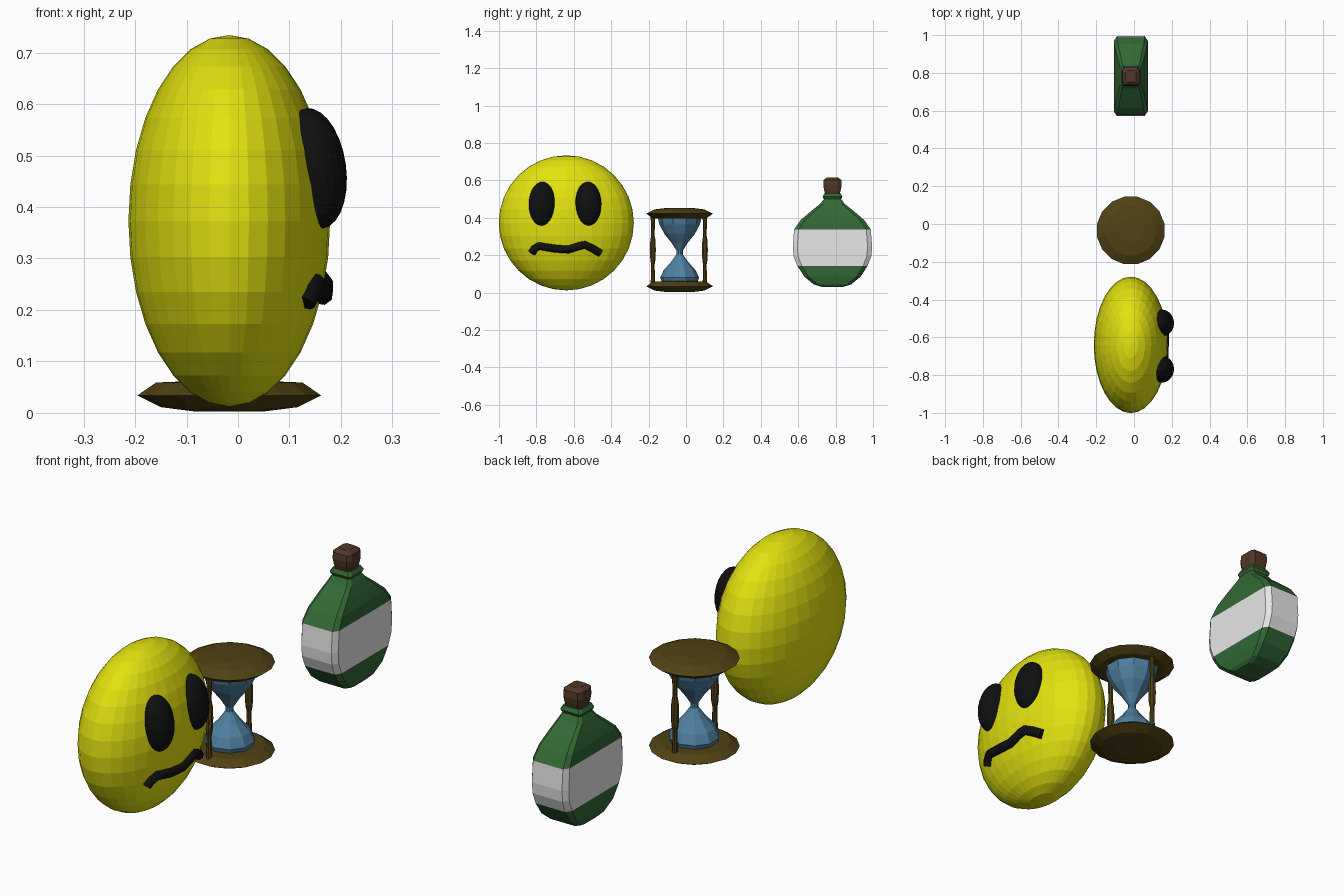
import bpy, bmesh, math
from mathutils import Vector, Matrix

if "Cube" in bpy.data.objects:
    bpy.data.objects.remove(bpy.data.objects["Cube"])

CX = -0.017                                   # shared x axis of the three items


def mat(name, rgb):
    m = bpy.data.materials.new(name)
    m.diffuse_color = (*rgb, 1)
    m.use_nodes = True
    m.node_tree.nodes["Principled BSDF"].inputs["Base Color"].default_value = m.diffuse_color
    return m


YELLOW = mat("yellow", (0.76, 0.76, 0.005))
BLACK = mat("black", (0.005, 0.005, 0.005))
WOOD = mat("dark_wood", (0.08, 0.054, 0.007))
GLASS = mat("blue_glass", (0.08, 0.22, 0.36))
GREEN = mat("bottle_green", (0.033, 0.14, 0.036))
LABEL = mat("label_white", (0.8, 0.8, 0.8))
CORK = mat("cork_brown", (0.085, 0.04, 0.021))


def finish(name, bm, *mats):
    bmesh.ops.recalc_face_normals(bm, faces=bm.faces)
    me = bpy.data.meshes.new(name)
    bm.to_mesh(me)
    bm.free()
    for m in mats:
        me.materials.append(m)
    ob = bpy.data.objects.new(name, me)
    bpy.context.collection.objects.link(ob)
    return ob


def ellipsoid(name, center, radii, seg, rings, material, rot=Matrix()):
    bm = bmesh.new()
    bmesh.ops.create_uvsphere(bm, u_segments=seg, v_segments=rings, radius=1)
    bm.transform(Matrix.Translation(center) @ rot @ Matrix.Diagonal((*radii, 1)))
    return finish(name, bm, material)


def loft(name, rings, *mats):
    """Skin a list of equal-length point rings and cap both ends."""
    bm = bmesh.new()
    rows = [[bm.verts.new(p) for p in r] for r in rings]
    n = len(rows[0])
    for a, b in zip(rows, rows[1:]):
        for i in range(n):
            j = (i + 1) % n
            bm.faces.new((a[i], a[j], b[j], b[i]))
    bm.faces.new(rows[0])
    bm.faces.new(rows[-1])
    return finish(name, bm, *mats)


def lathe(name, y, profile, seg, material):
    rings = [[(CX + r * math.cos(a), y + r * math.sin(a), z)
              for a in (2 * math.pi * (i + 0.5) / seg for i in range(seg))]
             for r, z in profile]
    return loft(name, rings, material)


# --- Round sad face -------------------------------------------------------
FY, FZ, FR, FD = -0.64, 0.373, 0.361, 0.196
ellipsoid("face_head", (CX, FY, FZ), (FD, FR, FR), 32, 16, YELLOW)


def face_x(y, z):
    return CX + FD * math.sqrt(1 - ((y - FY) / FR) ** 2 - ((z - FZ) / FR) ** 2)


for side, y in ((-1, -0.77), (1, -0.523)):
    tilt = Matrix.Rotation(math.radians(-8), 4, 'Y')
    turn = Matrix.Rotation(math.radians(9 * side), 4, 'Z')
    ellipsoid("face_eye", (0.148, y, 0.475), (0.062, 0.071, 0.118),
              24, 14, BLACK, turn @ tilt)

# wavy mouth: tube following the face surface
path = [(-.822, .214), (-.81, .235), (-.785, .25), (-.70, .236), (-.63, .231),
        (-.57, .25), (-.54, .256), (-.50, .236), (-.46, .212)]
cu = bpy.data.curves.new("face_mouth", 'CURVE')
cu.dimensions = '3D'
cu.bevel_depth, cu.bevel_resolution, cu.use_fill_caps = 0.022, 2, True
sp = cu.splines.new('POLY')
sp.points.add(len(path) - 1)
for p, (y, z) in zip(sp.points, path):
    p.co = (face_x(y, z), y, z, 1)
cu.materials.append(BLACK)
mouth = bpy.data.objects.new("face_mouth", cu)
bpy.context.collection.objects.link(mouth)
bpy.context.view_layer.objects.active = mouth
mouth.select_set(True)
bpy.ops.object.convert(target='MESH')

# --- Hourglass ------------------------------------------------------------
HY, HM = -0.034, 0.228                        # y centre, mid height
plate = [(0.07, 0.003), (0.135, 0.011), (0.182, 0.034), (0.145, 0.059), (0.07, 0.062)]
lathe("hourglass_base", HY, plate, 16, WOOD)
lathe("hourglass_top", HY, [(r, 2 * HM - z) for r, z in plate], 16, WOOD)
lathe("hourglass_glass", HY,
      [(0.095, 0.055), (0.104, 0.08), (0.085, 0.12), (0.045, 0.165), (0.017, 0.205),
       (0.017, 0.225), (0.042, 0.265), (0.082, 0.315), (0.108, 0.365), (0.117, 0.4)],
      10, GLASS)
for y in (HY - 0.143, HY + 0.135):
    lathe("hourglass_post", y,
          [(0.013, 0.05), (0.011, 0.11), (0.010, 0.15), (0.015, 0.175), (0.017, 0.23),
           (0.015, 0.28), (0.010, 0.305), (0.011, 0.35), (0.013, 0.405)], 8, WOOD)

# --- Bottle with label and cork -------------------------------------------
BY = 0.783


def slab(hx, hy, z, c):
    """Rectangle ring with chamfered corners."""
    return [(CX + x, BY + y, z) for x, y in (
        (hx, -hy + c), (hx, hy - c), (hx - c * .7, hy), (-hx + c * .7, hy),
        (-hx, hy - c), (-hx, -hy + c), (-hx + c * .7, -hy), (hx - c * .7, -hy))]


body = [(.062, .055, .030, .015), (.074, .10, .044, .02), (.085, .15, .085, .022),
        (.089, .188, .143, .024), (.09, .208, .195, .024), (.09, .212, .245, .024),
        (.09, .205, .338, .024), (.083, .17, .388, .022), (.070, .115, .435, .02),
        (.057, .065, .475, .016), (.046, .046, .500, .012), (.053, .053, .513, .012),
        (.044, .044, .530, .012)]
bottle = loft("bottle_body", [slab(x, y, z, c) for x, y, z, c in body], GREEN, LABEL)
for f in bottle.data.polygons:                # label band by height
    f.material_index = int(0.143 < f.center.z < 0.338)

loft("bottle_cork", [slab(*p) for p in (
    (.038, .038, .525, .015), (.044, .045, .55, .018), (.047, .049, .575, .018),
    (.045, .047, .602, .018), (.028, .03, .616, .012))], CORK)
